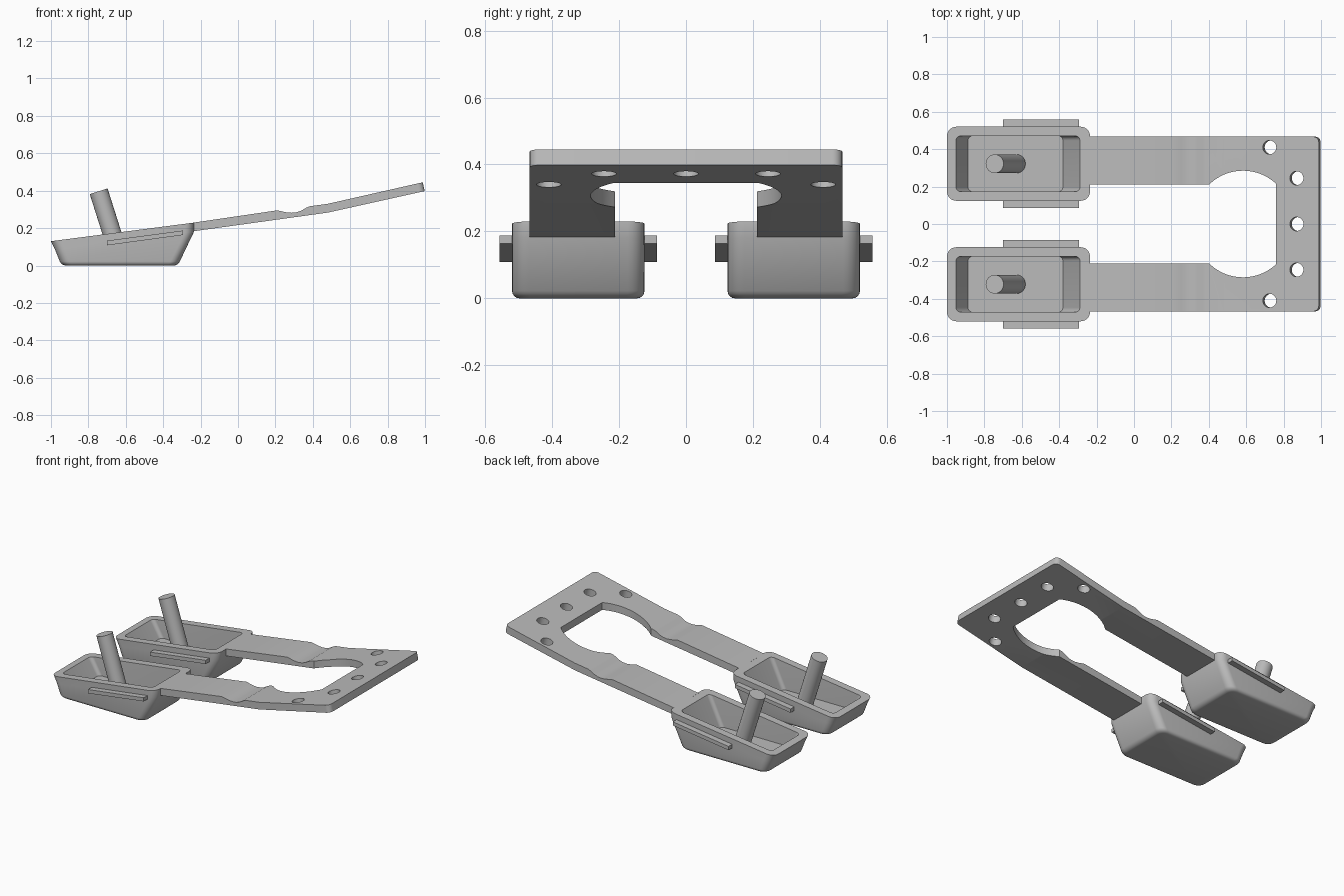
import bpy, bmesh, math
from mathutils import Vector

if "Cube" in bpy.data.objects:
    bpy.data.objects.remove(bpy.data.objects["Cube"])

grey = bpy.data.materials.new("plain grey")
grey.use_nodes = True
GREY = (0.5, 0.5, 0.5, 1)
grey.diffuse_color = GREY
grey.node_tree.nodes["Principled BSDF"].inputs["Base Color"].default_value = GREY


def finish(name, bm, smooth=True):
    bmesh.ops.recalc_face_normals(bm, faces=bm.faces)
    mesh = bpy.data.meshes.new(name)
    bm.to_mesh(mesh)
    bm.free()
    mesh.materials.append(grey)
    obj = bpy.data.objects.new(name, mesh)
    bpy.context.collection.objects.link(obj)
    if smooth:
        shade(obj)
    return obj


def shade(obj):
    bpy.ops.object.select_all(action='DESELECT')
    obj.select_set(True)
    bpy.context.view_layer.objects.active = obj
    bpy.ops.object.shade_smooth_by_angle(angle=math.radians(32))


def loft(name, rings):
    """Skin a stack of equal-length point rings and cap both ends."""
    bm = bmesh.new()
    loops = [[bm.verts.new(p) for p in ring] for ring in rings]
    n = len(loops[0])
    for low, high in zip(loops, loops[1:]):
        for i in range(n):
            j = (i + 1) % n
            bm.faces.new((low[i], low[j], high[j], high[i]))
    bm.faces.new(loops[0][::-1])
    bm.faces.new(loops[-1])
    return bm


def rim_z(x):
    return 0.13 + 0.13 * (x + 1)


def rounded_ring(x0, x1, half, radius, cy, height):
    """Rounded rectangle in plan; height gives z for each x."""
    pts = []
    corners = ((x1, 1, 1), (x0, -1, 1), (x0, -1, -1), (x1, 1, -1))
    for k, (x, sx, sy) in enumerate(corners):
        for step in range(7):
            a = math.pi / 2 * (k + step / 6)
            px = x - sx * radius + radius * math.cos(a)
            py = sy * (half - radius) + radius * math.sin(a)
            pts.append((px, cy + py, height(px)))
    return pts


def cylinder(name, start, end, radius, sides=40):
    start, end = Vector(start), Vector(end)
    axis = end - start
    bm = bmesh.new()
    bmesh.ops.create_cone(bm, cap_ends=True, segments=sides, radius1=radius,
                          radius2=radius, depth=axis.length)
    bm.transform(axis.to_track_quat('Z', 'Y').to_matrix().to_4x4())
    bmesh.ops.translate(bm, verts=bm.verts, vec=(start + end) / 2)
    return finish(name, bm)


# Hollow pods, each with a leaning peg and two side rails
HALF = 0.198
for side, label in ((1, "back"), (-1, "front")):
    cy = 0.322 * side
    rings = []
    # filleted base
    for step in range(5):
        a = math.pi / 2 * step / 4
        z, inset = 0.022 * (1 - math.cos(a)), 0.022 * (1 - math.sin(a))
        rings.append(rounded_ring(-0.953 + inset - 0.46 * (z - 0.022),
                                  -0.311 - inset + 0.46 * (z - 0.022),
                                  HALF - inset, 0.05 - inset * 0.5, cy,
                                  lambda x, z=z: z))
    # upper wall, rim and cavity
    rings.append(rounded_ring(-0.978, -0.235, HALF, 0.05, cy, lambda x: rim_z(x) - 0.048))
    rings.append(rounded_ring(-1.0, -0.235, HALF, 0.05, cy, rim_z))
    rings.append(rounded_ring(-0.952, -0.289, 0.149, 0.025, cy, rim_z))
    rings.append(rounded_ring(-0.888, -0.38, 0.149, 0.025, cy, lambda x: 0.03))
    finish(label + "_pod", loft(label + "_pod", rings))

    cylinder(label + "_peg", (-0.628, cy, 0.028), (-0.745, cy, 0.397), 0.05)

    for edge, where in ((1, "outer"), (-1, "inner")):
        near = cy + side * edge * (HALF - 0.005)
        far = cy + side * edge * (HALF + 0.038)
        section = [(-0.7, 0.108), (-0.295, 0.163), (-0.295, 0.187), (-0.7, 0.133)]
        name = label + "_" + where + "_rail"
        finish(name, loft(name, [[(x, y, z) for x, z in section] for y in (near, far)]))

# Forked plate: bent strip with a shallow groove across it
strip = [(-0.24, 0.183), (0.48, 0.283), (0.998, 0.398), (0.988, 0.445), (0.48, 0.33),
         (0.385, 0.317), (0.365, 0.309), (0.34, 0.294), (0.315, 0.285), (0.285, 0.282),
         (0.255, 0.285), (0.21, 0.295), (-0.24, 0.229)]
bm = loft("forked_plate", [[(x, y, z) for x, z in strip] for y in (-0.467, 0.467)])
corners = [e for e in bm.edges
           if all(v.co.x > 0.98 for v in e.verts)
           and abs(e.verts[0].co.y - e.verts[1].co.y) < 0.01]
bmesh.ops.bevel(bm, geom=corners, offset=0.03, segments=6, profile=0.5, affect='EDGES')
plate = finish("forked_plate", bm, smooth=False)

# Opening between the arms, bulging into two arcs
RADIUS, CX, CY, END, ARM = 0.258, 0.583, 0.027, 0.76, 0.212
a0 = math.acos((END - CX) / RADIUS)
a1 = math.pi - math.asin((ARM - CY) / RADIUS)
arc = [(CX + RADIUS * math.cos(a0 + (a1 - a0) * i / 24),
        CY + RADIUS * math.sin(a0 + (a1 - a0) * i / 24)) for i in range(25)]
upper = arc + [(-0.4, ARM)]
outline = upper + [(x, -y) for x, y in reversed(upper)]
opening = loft("opening_cutter", [[(x, y, z) for x, y in outline] for z in (0, 1)])
cutters = [finish("opening_cutter", opening)]

# Bolt holes square to the raised end
for x, y in ((0.73, -0.41), (0.875, -0.245), (0.875, 0), (0.875, 0.245), (0.73, 0.41)):
    z = 0.305 + 0.224 * (x - 0.48)
    cutters.append(cylinder("hole_cutter", (x + 0.022, y, z - 0.1),
                            (x - 0.022, y, z + 0.1), 0.037, 32))

for cutter in cutters:
    cutter.hide_render = True
    cut = plate.modifiers.new("cut", 'BOOLEAN')
    cut.operation = 'DIFFERENCE'
    cut.solver = 'EXACT'
    cut.object = cutter
bpy.context.view_layer.objects.active = plate
for name in [m.name for m in plate.modifiers]:
    bpy.ops.object.modifier_apply(modifier=name)
for cutter in cutters:
    bpy.data.objects.remove(cutter)
shade(plate)
